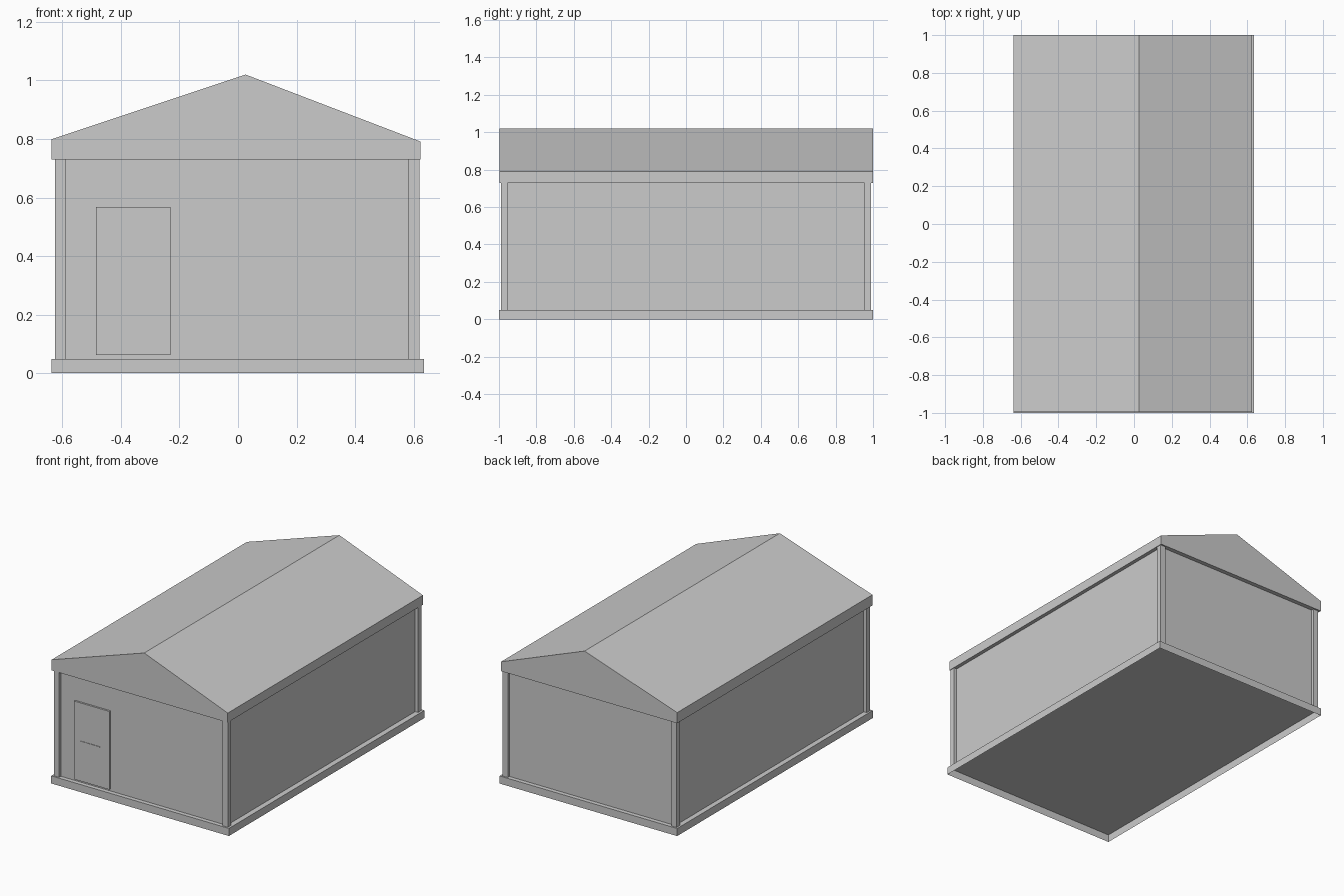
import bpy, bmesh

if "Cube" in bpy.data.objects:
    bpy.data.objects.remove(bpy.data.objects["Cube"])


def make_object(name, bm):
    bmesh.ops.recalc_face_normals(bm, faces=bm.faces)
    mesh = bpy.data.meshes.new(name)
    bm.to_mesh(mesh)
    bm.free()
    ob = bpy.data.objects.new(name, mesh)
    bpy.context.collection.objects.link(ob)
    return ob


def prism(name, profile, y0, y1, open_bottom=False):
    """Extrude an x-z profile along y; optionally leave out the downward face."""
    bm = bmesh.new()
    face = bm.faces.new([bm.verts.new((x, y0, z)) for x, z in profile])
    out = bmesh.ops.extrude_face_region(bm, geom=[face], use_keep_orig=True)
    moved = [v for v in out["geom"] if isinstance(v, bmesh.types.BMVert)]
    bmesh.ops.translate(bm, verts=moved, vec=(0, y1 - y0, 0))
    bmesh.ops.recalc_face_normals(bm, faces=bm.faces)
    if open_bottom:
        down = [f for f in bm.faces if f.normal.z < -0.9]
        bmesh.ops.delete(bm, geom=down, context="FACES_ONLY")
    return make_object(name, bm)


def box(name, x0, x1, y0, y1, z0, z1, open_bottom=False):
    return prism(name, [(x0, z0), (x1, z0), (x1, z1), (x0, z1)], y0, y1, open_bottom)


BASE_TOP, EAVE = 0.049, 0.73

# Plinth, hollow from below, its top plate is the floor
box("plinth", -0.637, 0.635, -1.0, 1.0, 0.0, BASE_TOP, open_bottom=True)

# Recessed wall body
box("walls", -0.604, 0.6, -0.972, 0.972, BASE_TOP, EAVE)

# Corner posts standing proud of the walls
for x_name, x0, x1 in (("left", -0.625, -0.588), ("right", 0.583, 0.62)):
    for y_name, y0, y1 in (("front", -0.99, -0.955), ("back", 0.955, 0.99)):
        box(f"post_{y_name}_{x_name}", x0, x1, y0, y1, BASE_TOP, EAVE)

# Gabled roof with a slightly off-centre ridge
prism("roof", [(-0.637, EAVE), (0.624, EAVE), (0.624, 0.791),
               (0.026, 1.02), (-0.637, 0.799)], -0.996, 1.0)

# Door and its slim crossbar
box("door", -0.485, -0.231, -0.984, -0.97, 0.062, 0.568)
box("door_bar", -0.44, -0.30, -0.987, -0.983, 0.318, 0.322)
